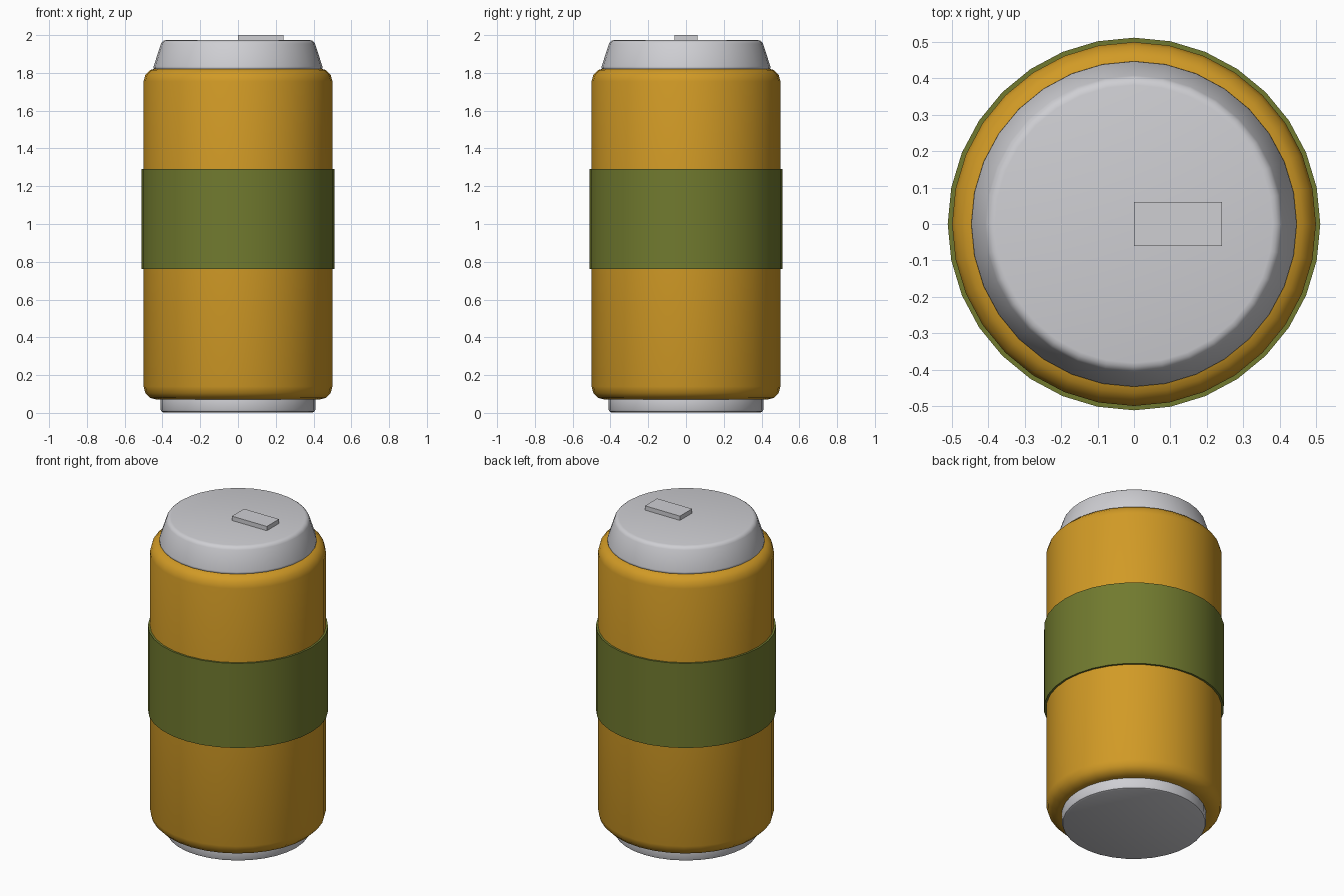
import bpy, bmesh, math

if "Cube" in bpy.data.objects:
    bpy.data.objects.remove(bpy.data.objects["Cube"])

SIDES = 32


def material(name, rgb):
    m = bpy.data.materials.new(name)
    m.diffuse_color = (*rgb, 1)
    m.use_nodes = True
    m.node_tree.nodes["Principled BSDF"].inputs["Base Color"].default_value = m.diffuse_color
    return m


orange = material("orange", (0.64, 0.325, 0.019))
green = material("olive_green", (0.165, 0.195, 0.028))
silver = material("silver", (0.62, 0.62, 0.65))


def finish(name, bm, mat, smooth=True):
    bmesh.ops.recalc_face_normals(bm, faces=bm.faces)
    me = bpy.data.meshes.new(name)
    bm.to_mesh(me)
    bm.free()
    ob = bpy.data.objects.new(name, me)
    bpy.context.collection.objects.link(ob)
    me.materials.append(mat)
    if smooth:
        bpy.ops.object.select_all(action='DESELECT')
        ob.select_set(True)
        bpy.context.view_layer.objects.active = ob
        bpy.ops.object.shade_smooth_by_angle(angle=math.radians(40))
    return ob


def drum(name, r_low, r_high, z0, z1, mat, bevel=0.0, segments=3):
    """Capped cylinder or cone with rounded rims."""
    bm = bmesh.new()
    rings = []
    for r, z in ((r_low, z0), (r_high, z1)):
        rings.append([bm.verts.new((r * math.cos(2 * math.pi * i / SIDES),
                                    r * math.sin(2 * math.pi * i / SIDES), z))
                      for i in range(SIDES)])
    low, high = rings
    for i in range(SIDES):
        j = (i + 1) % SIDES
        bm.faces.new((low[i], low[j], high[j], high[i]))
    bm.faces.new(low[::-1])
    bm.faces.new(high)
    if bevel:
        rims = [e for e in bm.edges
                if abs(e.verts[0].co.z - e.verts[1].co.z) < 1e-5]
        bmesh.ops.bevel(bm, geom=rims, offset=bevel, segments=segments,
                        profile=0.5, affect='EDGES')
    return finish(name, bm, mat)


# Can body with rounded shoulders
drum("can_body", 0.5, 0.5, 0.07, 1.825, orange, 0.07, 3)
# Label band around the middle
drum("label_band", 0.512, 0.512, 0.762, 1.292, green)
# Base rim and tapered lid
drum("base_rim", 0.41, 0.41, 0.003, 0.1, silver, 0.015, 2)
drum("lid", 0.453, 0.402, 1.815, 1.973, silver, 0.02, 3)

# Pull tab lying on the lid
bm = bmesh.new()
bmesh.ops.create_cube(bm, size=1)
for v in bm.verts:
    v.co = (v.co.x * 0.242 + 0.121, v.co.y * 0.12, v.co.z * 0.04 + 1.98)
finish("pull_tab", bm, silver, smooth=False)
